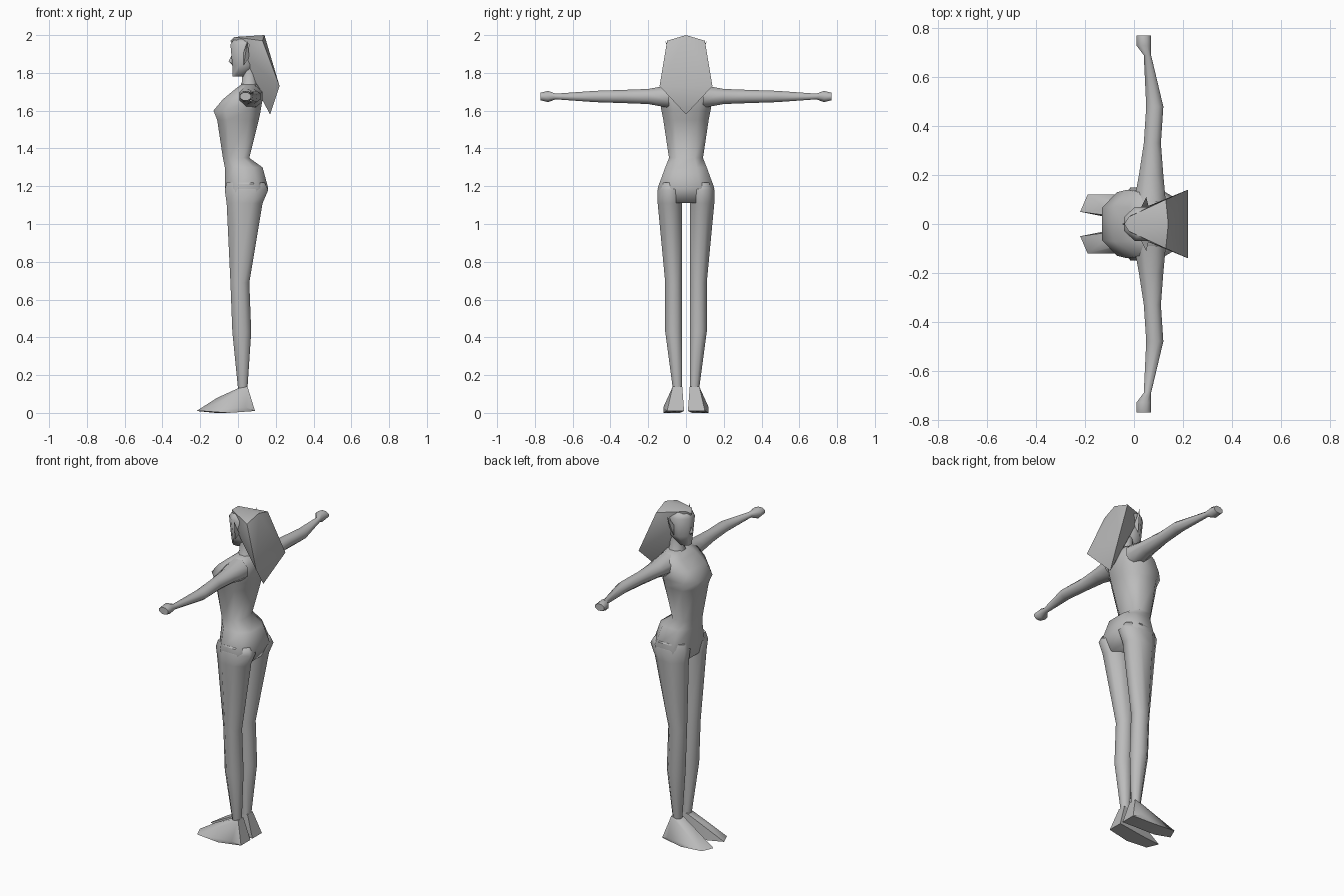
import bpy
import bmesh
from math import cos, sin, pi, radians, copysign

SIDES = 8

cube = bpy.data.objects.get("Cube")
if cube:
    bpy.data.objects.remove(cube)

grey = bpy.data.materials.new("plain grey")
grey.use_nodes = True
tone = (.5, .5, .5, 1)
grey.diffuse_color = tone
grey.node_tree.nodes["Principled BSDF"].inputs["Base Color"].default_value = tone


def finish(name, bm, mirror, crease):
    """Turn a bmesh into a smooth shaded object, optionally mirrored across the body."""
    bmesh.ops.recalc_face_normals(bm, faces=bm.faces)
    mesh = bpy.data.meshes.new(name)
    bm.to_mesh(mesh)
    bm.free()
    mesh.materials.append(grey)
    obj = bpy.data.objects.new(name, mesh)
    bpy.context.collection.objects.link(obj)
    bpy.ops.object.select_all(action="DESELECT")
    obj.select_set(True)
    bpy.context.view_layer.objects.active = obj
    bpy.ops.object.shade_smooth_by_angle(angle=radians(crease))
    if mirror:
        modifier = obj.modifiers.new("mirror", "MIRROR")
        modifier.use_axis = (False, True, False)
        modifier.use_mirror_merge = False


def spread(value, squareness):
    """Push a section corner out so the section fills its bounding box."""
    size = min(1, abs(value) / cos(pi / SIDES))
    return copysign(size ** squareness, value)


def loft(name, rows, section, place, mirror=False, squareness=1):
    """Skin a tube; section turns a row into station, middle and half size on two axes."""
    bm = bmesh.new()
    loops = []
    for row in rows:
        station, middle_u, half_u, middle_v, half_v = section(*row)
        loop = []
        for i in range(SIDES):
            angle = 2 * pi * (i + .5) / SIDES
            u = middle_u + half_u * spread(cos(angle), squareness)
            v = middle_v + half_v * spread(sin(angle), squareness)
            loop.append(bm.verts.new(place(station, u, v)))
        loops.append(loop)
    for lower, upper in zip(loops, loops[1:]):
        for i in range(SIDES):
            j = (i + 1) % SIDES
            bm.faces.new((lower[i], lower[j], upper[j], upper[i]))
    bm.faces.new(loops[0])
    bm.faces.new(loops[-1])
    finish(name, bm, mirror, crease=70)


def hull(name, points, symmetric=False, mirror=False):
    """Faceted solid wrapped around a few corner points."""
    bm = bmesh.new()
    for x, y, z in points:
        bm.verts.new((x, y, z))
        if symmetric and y:
            bm.verts.new((x, -y, z))
    result = bmesh.ops.convex_hull(bm, input=bm.verts)
    spare = [item for item in result["geom_interior"] if isinstance(item, bmesh.types.BMVert)]
    bmesh.ops.delete(bm, geom=spare, context="VERTS")
    finish(name, bm, mirror, crease=50)


def upright(station, u, v):
    return (u, v, station)


def sideways(station, u, v):
    return (u, station, v)


def body_section(z, front, back, half_width):
    return z, (front + back) / 2, (back - front) / 2, 0, half_width


def leg_section(z, front, back, outer):
    inner = .02
    return z, (front + back) / 2, (back - front) / 2, (outer + inner) / 2, (outer - inner) / 2


def arm_section(y, front, back, half_height):
    arm_level = 1.675
    return y, (front + back) / 2, (back - front) / 2, arm_level, half_height


# Torso: pelvis, waist, chest and shoulders
loft("torso", [
    (1.11, -.05, .12, .13),
    (1.19, -.07, .16, .15),
    (1.3, -.07, .13, .11),
    (1.35, -.08, .06, .09),
    (1.55, -.11, .11, .12),
    (1.6, -.13, .12, .13),
    (1.66, -.08, .13, .14),
    (1.71, -.02, .12, .13),
    (1.74, .02, .1, .08),
], body_section, upright, squareness=.75)

# Neck
loft("neck", [
    (1.7, 0, .12, .07),
    (1.75, .02, .1, .04),
    (1.84, .02, .1, .04),
], body_section, upright)

# Head
loft("head", [
    (1.78, -.03, .04, .03),
    (1.84, -.03, .1, .06),
    (1.95, -.04, .11, .07),
    (1.98, -.02, .1, .05),
], body_section, upright)

# Nose
hull("nose", [
    (-.03, 0, 1.9), (-.05, 0, 1.86), (-.03, .01, 1.85), (-.03, 0, 1.84),
], symmetric=True)

# Hair: wide back panel ending in a point between the shoulders
hull("hair", [
    (-.04, 0, 1.97), (-.02, .03, 1.99), (.14, 0, 2), (.13, .1, 1.97),
    (.22, .14, 1.73), (.17, 0, 1.58), (.05, .07, 1.88),
], symmetric=True)

# Pointed ears
hull("ears", [
    (.03, .07, 1.84), (.06, .07, 1.88), (.03, .07, 1.91), (.05, .11, 1.97),
], mirror=True)

# Arms, stretched out to the sides and ending in closed hands
loft("arms", [
    (.09, 0, .13, .06),
    (.2, .02, .12, .04),
    (.33, .04, .11, .035),
    (.48, .05, .12, .03),
    (.69, .04, .07, .015),
    (.73, .01, .07, .03),
    (.77, .01, .07, .02),
], arm_section, sideways, mirror=True)

# Legs from hip to ankle
loft("legs", [
    (1.22, -.06, .14, .14),
    (1.18, -.07, .16, .15),
    (1.11, -.06, .13, .15),
    (.69, -.04, .06, .11),
    (.43, -.03, .07, .11),
    (.13, 0, .05, .07),
], leg_section, upright, mirror=True)

# Feet: raised ankle, flat sole, toes turned outward
hull("feet", [
    (0, .02, .13), (0, .07, .13), (.05, .02, .14), (.05, .07, .14),
    (.09, .01, .01), (.09, .1, .01), (.04, .12, .03), (-.11, .06, .08),
    (-.12, .03, 0), (-.05, .12, 0), (-.22, .05, .01), (-.19, .12, .01),
], mirror=True)
